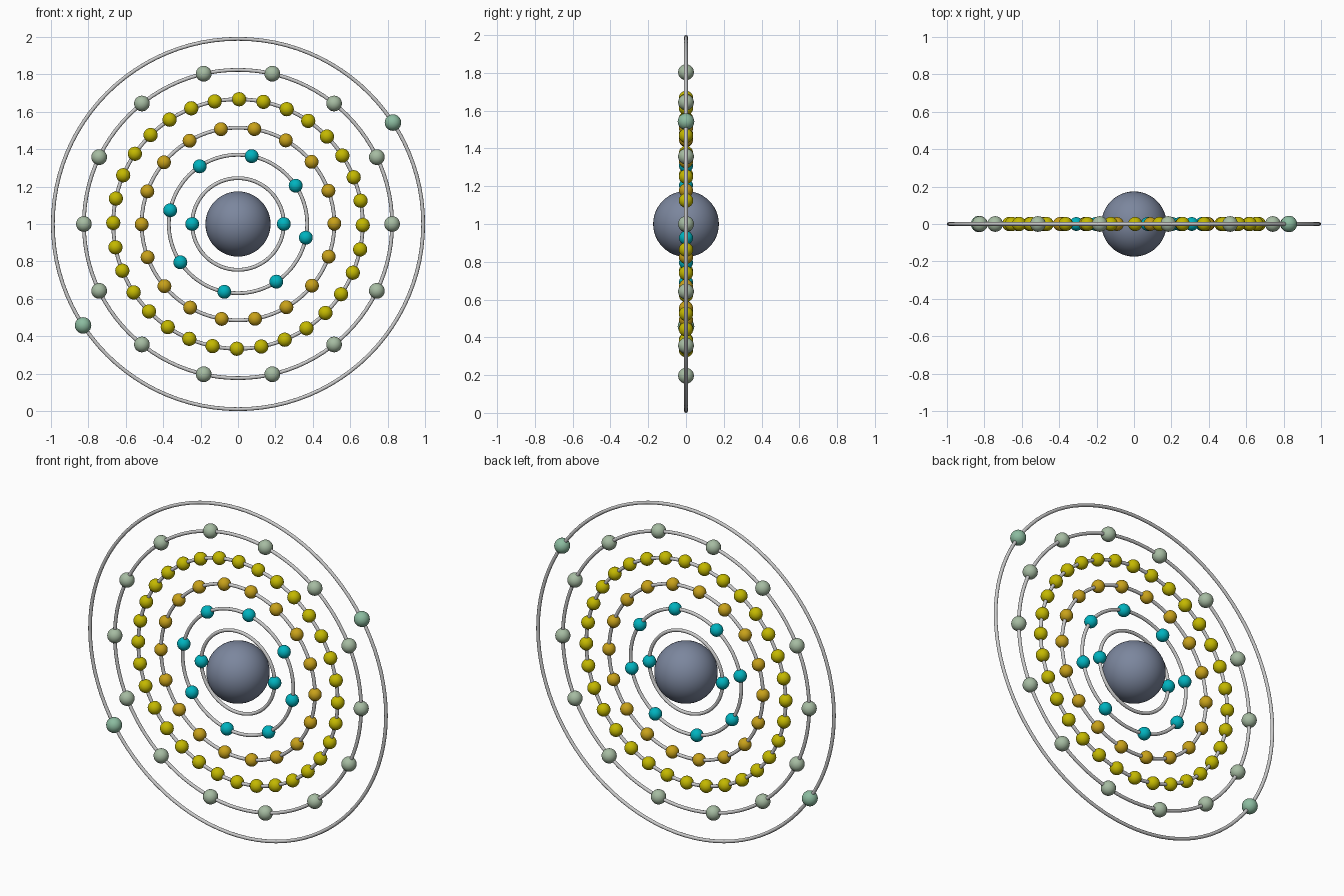
import bpy
from math import cos, sin, pi, radians

if "Cube" in bpy.data.objects:
    bpy.data.objects.remove(bpy.data.objects["Cube"])

CENTRE_Z = 1.0


def material(name, rgb):
    mat = bpy.data.materials.new(name)
    mat.diffuse_color = (*rgb, 1)
    mat.use_nodes = True
    mat.node_tree.nodes["Principled BSDF"].inputs["Base Color"].default_value = mat.diffuse_color
    return mat


def smooth(mesh):
    for poly in mesh.polygons:
        poly.use_smooth = True


def sphere(name, radius, mat, segments, rings):
    bpy.ops.mesh.primitive_uv_sphere_add(segments=segments, ring_count=rings, radius=radius,
                                         location=(0, 0, CENTRE_Z))
    obj = bpy.context.object
    obj.name = name
    smooth(obj.data)
    obj.data.materials.append(mat)
    return obj


def shell(index, radius, count, offset, size, mat):
    # orbit ring standing in the xz plane
    bpy.ops.mesh.primitive_torus_add(major_radius=radius, minor_radius=0.01,
                                     major_segments=96, minor_segments=12,
                                     location=(0, 0, CENTRE_Z), rotation=(pi / 2, 0, 0))
    ring = bpy.context.object
    ring.name = f"orbit_ring_{index}"
    smooth(ring.data)

    # electrons spaced evenly on the ring, sharing one mesh
    first = sphere(f"electron_{index}_1", size, mat, 24, 12)
    for i in range(count):
        ball = first
        if i:
            ball = first.copy()
            ball.name = f"electron_{index}_{i + 1}"
            bpy.context.collection.objects.link(ball)
        a = radians(offset) + 2 * pi * i / count
        ball.location = (radius * cos(a), 0, CENTRE_Z + radius * sin(a))


teal = material("teal", (0.0, 0.45, 0.52))
amber = material("amber", (0.58, 0.36, 0.01))
yellow = material("yellow", (0.55, 0.48, 0.0))
sage = material("sage", (0.38, 0.50, 0.36))
mint = material("mint", (0.26, 0.50, 0.35))
slate = material("slate", (0.20, 0.24, 0.34))

sphere("nucleus", 0.174, slate, 48, 24)

# shells: radius, electron count, first angle, electron radius, material
shells = [
    (0.245, 2, 0, 0.037, teal),
    (0.37, 8, 33.6, 0.037, teal),
    (0.515, 18, 0.2, 0.037, amber),
    (0.667, 32, -0.5, 0.038, yellow),
    (0.824, 14, 0, 0.042, sage),
    (0.99, 2, 33.2, 0.044, mint),
]
for n, spec in enumerate(shells, 1):
    shell(n, *spec)
